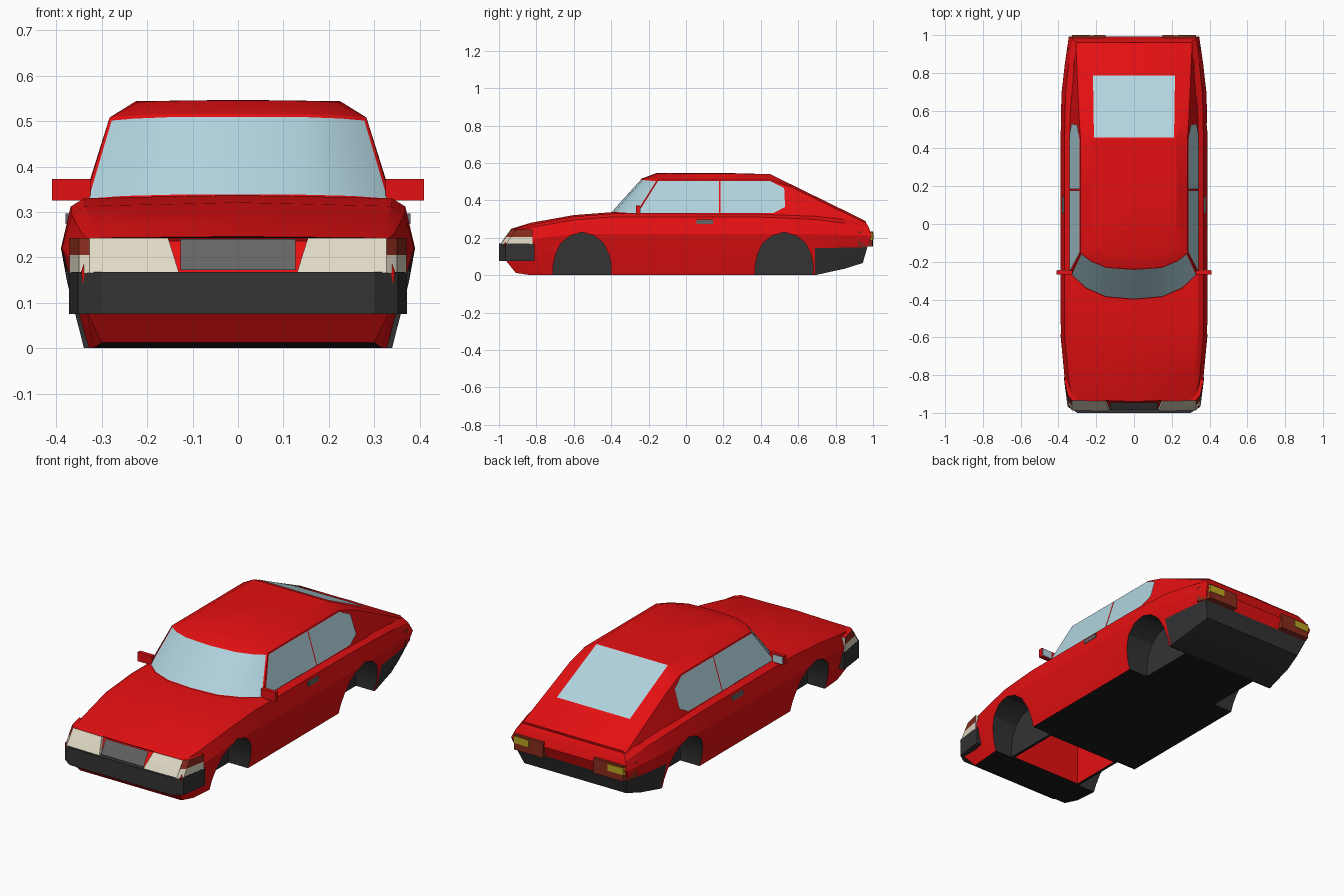
import bpy, bmesh, math
from mathutils import Matrix

if "Cube" in bpy.data.objects:
    bpy.data.objects.remove(bpy.data.objects["Cube"])


def material(name, r, g, b):
    m = bpy.data.materials.new(name)
    m.diffuse_color = (r, g, b, 1)
    m.use_nodes = True
    m.node_tree.nodes["Principled BSDF"].inputs["Base Color"].default_value = m.diffuse_color
    return m


RED = material("red_paint", 0.78, 0.005, 0.006)
BLACK = material("black_underside", 0.010, 0.010, 0.010)
DARK = material("dark_plastic", 0.033, 0.033, 0.033)
GLASS = material("pale_blue_glass", 0.44, 0.66, 0.74)
CREAM = material("cream_lamp", 0.75, 0.70, 0.56)
BROWN = material("red_brown_lamp", 0.25, 0.025, 0.012)
YELLOW = material("yellow_lamp", 0.50, 0.38, 0.015)
GREY = material("grey_grille", 0.13, 0.13, 0.13)


def finish(bm, name, mats, angle=None):
    bmesh.ops.recalc_face_normals(bm, faces=bm.faces[:])
    me = bpy.data.meshes.new(name)
    bm.to_mesh(me)
    bm.free()
    for m in mats:
        me.materials.append(m)
    ob = bpy.data.objects.new(name, me)
    bpy.context.collection.objects.link(ob)
    if angle:
        bpy.ops.object.select_all(action='DESELECT')
        ob.select_set(True)
        bpy.context.view_layer.objects.active = ob
        bpy.ops.object.shade_smooth_by_angle(angle=math.radians(angle))
    return ob


def loft(name, rings, mats, rule=None):
    """Skin closed rings of points, capped at both ends."""
    bm = bmesh.new()
    vs = [[bm.verts.new(p) for p in r] for r in rings]
    n = len(rings[0])
    for a, b in zip(vs, vs[1:]):
        for i in range(n):
            bm.faces.new((a[i], a[(i + 1) % n], b[(i + 1) % n], b[i]))
    bm.faces.new(vs[0])
    bm.faces.new(vs[-1])
    for f in bm.faces:
        f.material_index = rule(f.calc_center_median()) if rule else 0
    return finish(bm, name, mats)


def plate(name, pts, mat):
    bm = bmesh.new()
    bm.faces.new([bm.verts.new(p) for p in pts])
    return finish(bm, name, [mat])


def box(name, x0, x1, y0, y1, z0, z1, mat):
    plan = [(x0, y0), (x1, y0), (x1, y1), (x0, y1)]
    return loft(name, [[(x, y, z) for x, y in plan] for z in (z0, z1)], [mat])


# ---- lower body: cross-sections from nose to tail
NOSE_Y = (-0.91, -0.965, -0.975, -0.925, -0.93, -0.94)
TAIL_Y = (0.945, 0.97, 0.993, 0.978, 0.96, 0.962)
FACTORS = (0.87, 0.965, 1.0, 0.945, 0.87, 0.0)
STATIONS = [  # y, half width, then heights from sill to centre line
    (NOSE_Y, 0.345, 0.012, 0.08, 0.165, 0.236, 0.243, 0.246),
    (-0.83, 0.366, 0.0, 0.12, 0.19, 0.255, 0.270, 0.280),
    (-0.60, 0.388, 0.0, 0.145, 0.22, 0.295, 0.313, 0.321),
    (-0.38, 0.390, 0.0, 0.145, 0.22, 0.312, 0.330, 0.338),
    (0.40, 0.390, 0.0, 0.145, 0.22, 0.310, 0.327, 0.327),
    (0.69, 0.384, 0.0, 0.145, 0.22, 0.298, 0.315, 0.315),
    (0.85, 0.366, 0.035, 0.147, 0.215, 0.278, 0.297, 0.297),
    (TAIL_Y, 0.345, 0.065, 0.150, 0.21, 0.255, 0.285, 0.290),
]
bm = bmesh.new()
rows = []
for y, w, *zs in STATIONS:
    ys = y if isinstance(y, tuple) else (y,) * 6
    right = [bm.verts.new((w * f, yy, z)) for f, yy, z in zip(FACTORS, ys, zs)]
    left = [bm.verts.new((-v.co.x, v.co.y, v.co.z)) for v in right[:5]]
    rows.append((right, left))
rings = [r + l[::-1] for r, l in rows]
for a, b in zip(rings, rings[1:]):
    for i in range(11):
        j = (i + 1) % 11
        bm.faces.new((a[i], a[j], b[j], b[i]))
for r, l in (rows[0], rows[-1]):
    for i in range(4):
        bm.faces.new((r[i], r[i + 1], l[i + 1], l[i]))
    bm.faces.new((r[4], r[5], l[4]))
bmesh.ops.recalc_face_normals(bm, faces=bm.faces[:])
for f in bm.faces:
    c = f.calc_center_median()
    if c.y > 0.69 and c.z < 0.15:
        f.material_index = 2          # rear bumper
    elif f.normal.z < -0.7:
        f.material_index = 1          # floor
body = finish(bm, "body", [RED, BLACK, DARK])

# ---- wheel wells and front axle opening, cut from the body
ARCH = [(-0.155, -0.05), (-0.155, 0.05), (-0.143, 0.11), (-0.115, 0.17), (-0.065, 0.21), (0, 0.23)]
ARCH += [(-y, z) for y, z in ARCH[-2::-1]]
cutters = []
for cy in (-0.555, 0.525):
    for s in (1, -1):
        cutters.append(loft("well_cutter", [[(s * x, cy + y, z) for y, z in ARCH] for x in (0.225, 0.5)],
                            [RED, BLACK, DARK], lambda c: 2))
cutters.append(loft("axle_cutter", [[(x, y, z) for x, y in ((-.21, -.70), (.21, -.70), (.21, -.41), (-.21, -.41))]
                                    for z in (-0.05, 0.22)], [RED, BLACK, DARK]))
bpy.context.view_layer.objects.active = body
for c in cutters:
    c.hide_render = True
    mod = body.modifiers.new("cut", 'BOOLEAN')
    mod.operation = 'DIFFERENCE'
    mod.solver = 'EXACT'
    mod.object = c
    bpy.ops.object.modifier_apply(modifier=mod.name)
for c in cutters:
    bpy.data.objects.remove(c)
bpy.ops.object.select_all(action='DESELECT')
body.select_set(True)
bpy.context.view_layer.objects.active = body
bpy.ops.object.shade_smooth_by_angle(angle=math.radians(22))

# ---- cabin: belt, rail and crown points per station, right half mirrored
def hatch_z(y):
    return 0.54 - (y - 0.45) * 0.49


CABIN = [
    ((0, -0.402, 0.332), (0, -0.237, 0.516), (0, -0.16, 0.545)),
    ((0.15, -0.388, 0.331), (0.145, -0.227, 0.516), (0.13, -0.15, 0.545)),
    ((0.255, -0.342, 0.328), (0.225, -0.195, 0.513), (0.18, -0.13, 0.544)),
    ((0.338, -0.268, 0.322), (0.283, -0.150, 0.508), (0.22, -0.10, 0.542)),
    ((0.342, 0.18, 0.320), (0.283, 0.18, 0.508), (0.225, 0.18, 0.544)),
    ((0.342, 0.45, 0.320), (0.283, 0.45, 0.508), (0.222, 0.45, hatch_z(0.45))),
    ((0.337, 0.62, 0.315), (0.291, 0.57, 0.468), (0.240, 0.56, hatch_z(0.56))),
    ((0.314, 0.955, 0.268), (0.308, 0.955, 0.281), (0.298, 0.955, hatch_z(0.955))),
]
bm = bmesh.new()
v = [[bm.verts.new(p) for p in st] for st in CABIN]
for a, b in zip(v, v[1:]):
    for i in range(2):
        bm.faces.new((a[i], b[i], b[i + 1], a[i + 1]))
mid = {j: bm.verts.new((0, v[j][2].co.y, v[j][2].co.z + (0.003 if j == 4 else 0))) for j in (4, 5, 6, 7)}
bm.faces.new([v[j][2] for j in range(5)] + [mid[4]])
for j in (4, 5, 6):
    bm.faces.new((v[j][2], v[j + 1][2], mid[j + 1], mid[j]))
low = bm.verts.new((0, 0.955, 0.268))
bm.faces.new((v[7][0], v[7][1], v[7][2], mid[7], low))
bm.faces.new([st[0] for st in v] + [low])
bmesh.ops.mirror(bm, geom=bm.verts[:] + bm.edges[:] + bm.faces[:], matrix=Matrix.Identity(4),
                 merge_dist=0.0005, axis='X')
bmesh.ops.recalc_face_normals(bm, faces=bm.faces[:])
screen = [f for f in bm.faces if f.calc_center_median().y < -0.2 and 0.38 < f.calc_center_median().z < 0.46]
bmesh.ops.inset_region(bm, faces=screen, thickness=0.009, use_even_offset=True)
for f in screen:
    f.material_index = 1              # windscreen
finish(bm, "cabin", [RED, GLASS], 22)

# ---- side and rear glass
PANES = {"front": [(-0.256, 0.333), (-0.150, 0.503), (0.177, 0.503), (0.177, 0.333)],
         "rear": [(0.184, 0.333), (0.184, 0.503), (0.45, 0.503), (0.525, 0.465), (0.53, 0.365), (0.47, 0.333)]}
for s, side in ((1, "right"), (-1, "left")):
    for label, pane in PANES.items():
        plate(f"{label}_side_window_{side}",
              [(s * (0.346 - (z - 0.32) * 0.314), y, z) for y, z in pane], GLASS)
plate("rear_window", [(x, y, hatch_z(y) + 0.005) for x, y in
                      ((-0.212, 0.457), (0.212, 0.457), (0.217, 0.787), (-0.217, 0.787))], GLASS)

# ---- front bumper and grille
half = [(0.30, -1.0), (0.352, -0.965), (0.372, -0.81)]
plan = half + [(-x, y) for x, y in half[::-1]]
loft("front_bumper", [[(x, y, z) for x, y in plan] for z in (0.075, 0.168)], [DARK])
plate("grille", [(-0.127, -0.982, 0.172), (0.127, -0.982, 0.172),
                 (0.127, -0.944, 0.241), (-0.127, -0.944, 0.241)], GREY)

# ---- lamps, mirrors and handles on both sides
for s, side in ((1, "right"), (-1, "left")):
    lamp = []
    for z, yf, xin in ((0.166, -0.992, 0.130), (0.205, -0.966, 0.142), (0.243, -0.938, 0.154)):
        lamp.append([(s * x, y, z) for x, y in
                     ((xin, yf), (0.327, yf + 0.004), (0.350, yf + 0.03), (0.371, -0.82), (xin, -0.82))])
    loft(f"headlamp_{side}", lamp, [CREAM, BROWN, RED],
         lambda c: 2 if c.z > 0.235 else 1 if c.z > 0.21 and abs(c.x) > 0.33 else 0)
    tail = [(0.15, 1.0), (0.325, 0.998), (0.352, 0.92), (0.15, 0.92)]
    loft(f"tail_lamp_{side}", [[(s * x, y, z) for x, y in tail] for z in (0.152, 0.234)], [BROWN])
    signal = [(0.235, 1.002), (0.327, 1.0), (0.348, 0.94), (0.235, 0.94)]
    loft(f"rear_signal_{side}", [[(s * x, y, z) for x, y in signal] for z in (0.188, 0.225)], [YELLOW])
    box(f"mirror_{side}", s * 0.325, s * 0.41, -0.268, -0.246, 0.325, 0.373, RED)
    box(f"mirror_glass_{side}", s * 0.347, s * 0.405, -0.247, -0.243, 0.330, 0.368, GLASS)
    box(f"door_handle_{side}", s * 0.36, s * 0.380, 0.055, 0.145, 0.274, 0.297, GREY)
